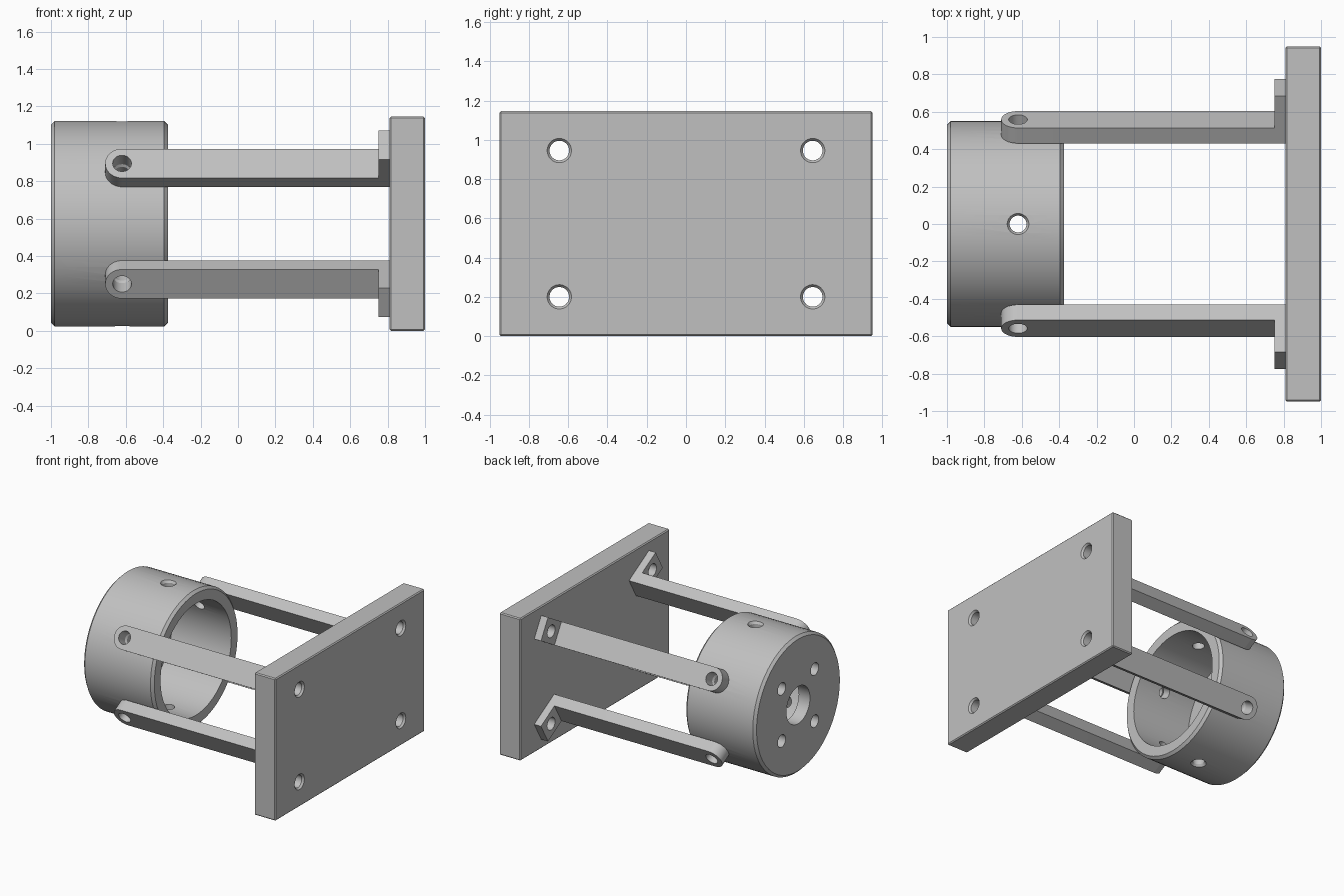
import bpy, bmesh
from math import radians, sin, cos, tau
from mathutils import Matrix, Vector

if "Cube" in bpy.data.objects:
    bpy.data.objects.remove(bpy.data.objects["Cube"], do_unlink=True)

CZ = 0.573          # height of the shared axis
HOLE_X = -0.62      # screw position along the cup
BOLT_R = 0.745      # radius of the plate bolt circle
STRAP_ANGLES = {"front_upper": 60, "front_lower": 120,
                "back_lower": -120, "back_upper": -60}

grey = bpy.data.materials.new("light grey metal")
grey.use_nodes = True
grey.diffuse_color = (0.53, 0.53, 0.53, 1)
grey.node_tree.nodes["Principled BSDF"].inputs["Base Color"].default_value = grey.diffuse_color


def finish(name, bm, matrix=Matrix()):
    bmesh.ops.recalc_face_normals(bm, faces=bm.faces)
    bm.transform(matrix)
    mesh = bpy.data.meshes.new(name)
    bm.to_mesh(mesh)
    bm.free()
    mesh.materials.append(grey)
    obj = bpy.data.objects.new(name, mesh)
    bpy.context.collection.objects.link(obj)
    return obj


def lathe(name, profile, closed=False, steps=32, matrix=Matrix()):
    """Spin (radius, x) points around the x axis."""
    bm = bmesh.new()
    vs = [bm.verts.new((x, 0, r)) for r, x in profile]
    for a, b in zip(vs, vs[1:] + vs[:1] if closed else vs[1:]):
        bm.edges.new((a, b))
    bmesh.ops.spin(bm, geom=bm.verts[:] + bm.edges[:], cent=(0, 0, 0), axis=(1, 0, 0),
                   angle=tau, steps=steps, use_merge=True)
    bmesh.ops.remove_doubles(bm, verts=bm.verts, dist=1e-5)
    return finish(name, bm, matrix)


def drill(r, x0, x1, matrix=Matrix()):
    return lathe("cutter", [(0, x0), (r, x0), (r, x1), (0, x1)], matrix=matrix)


def cut(obj, cutters):
    for c in cutters:
        c.hide_render = True
        mod = obj.modifiers.new("hole", "BOOLEAN")
        mod.operation, mod.solver, mod.object = "DIFFERENCE", "EXACT", c
        bpy.context.view_layer.objects.active = obj
        bpy.ops.object.modifier_apply(modifier=mod.name)
        bpy.data.objects.remove(c, do_unlink=True)


def smooth(obj):
    bpy.ops.object.select_all(action="DESELECT")
    obj.select_set(True)
    bpy.context.view_layer.objects.active = obj
    bpy.ops.object.shade_smooth_by_angle(angle=radians(25))


def radial(degrees):
    """Turn an x-axis cutter so it points outward at the screw position."""
    return (Matrix.Rotation(radians(degrees), 4, "X")
            @ Matrix.Translation((HOLE_X, 0, 0)) @ Matrix.Rotation(radians(-90), 4, "Y"))


# Cup: turned shell with chamfered rims and a central bore in the end wall
cup = lathe("cup", [(0.15, -1), (0.53, -1), (0.55, -0.98), (0.55, -0.395), (0.53, -0.375),
                    (0.45, -0.375), (0.45, -0.9), (0.15, -0.9)], closed=True, steps=72)
screw_profile = [(0, 0.3), (0.045, 0.3), (0.045, 0.53), (0.065, 0.56), (0.065, 0.7), (0, 0.7)]
cut(cup, [lathe("cutter", screw_profile, matrix=radial(a)) for a in range(0, 360, 60)])
cut(cup, [drill(0.05, -1.1, -0.8, Matrix.Translation((0, y, z)))
          for y in (-0.21, 0.21) for z in (-0.21, 0.21)])
cup.location.z = CZ
smooth(cup)

# Base plate: bevelled slab with four countersunk bolt holes
bm = bmesh.new()
bmesh.ops.create_cube(bm, size=1)
bm.transform(Matrix.Translation((0.905, 0, 0)) @ Matrix.Diagonal((0.19, 1.9, 2 * CZ, 1)))
bmesh.ops.bevel(bm, geom=bm.edges[:], offset=0.008, segments=1, affect="EDGES")
plate = finish("base_plate", bm)
bolt_profile = [(0, 0.7), (0.07, 0.7), (0.07, 0.8), (0.05, 0.825),
                (0.05, 0.985), (0.07, 1.01), (0.07, 1.1), (0, 1.1)]
cut(plate, [lathe("cutter", bolt_profile, matrix=Matrix.Rotation(radians(a), 4, "X")
                  @ Matrix.Translation((0, 0, BOLT_R))) for a in STRAP_ANGLES.values()])
plate.location.z = CZ
smooth(plate)

# Strap: L-shaped bar with a rounded tip and an outward foot
bm = bmesh.new()
outline = [(-0.71, 0.55), (0.81, 0.55), (0.81, 0.843), (0.75, 0.843), (0.75, 0.645), (-0.71, 0.645)]
side = bm.faces.new([bm.verts.new((x, -0.09, r)) for x, r in outline])
ext = bmesh.ops.extrude_face_region(bm, geom=[side])
bmesh.ops.translate(bm, vec=(0, 0.18, 0), verts=[v for v in ext["geom"] if isinstance(v, bmesh.types.BMVert)])
tip = [e for e in bm.edges if all(v.co.x < -0.7 for v in e.verts)
       and abs(e.verts[0].co.y - e.verts[1].co.y) < 0.01]
bmesh.ops.bevel(bm, geom=tip, offset=0.0898, segments=12, profile=0.5, affect="EDGES")
strap = finish("strap", bm)
cut(strap, [drill(0.05, 0.4, 0.8, radial(0)),
            drill(0.05, 0.7, 0.9, Matrix.Translation((0, 0, BOLT_R)))])
smooth(strap)

# Four straps around the axis
for i, (place, angle) in enumerate(STRAP_ANGLES.items()):
    obj = strap
    if i:
        obj = strap.copy()
        bpy.context.collection.objects.link(obj)
    obj.name = place + "_strap"
    obj.location.z = CZ
    obj.rotation_euler.x = radians(angle)
